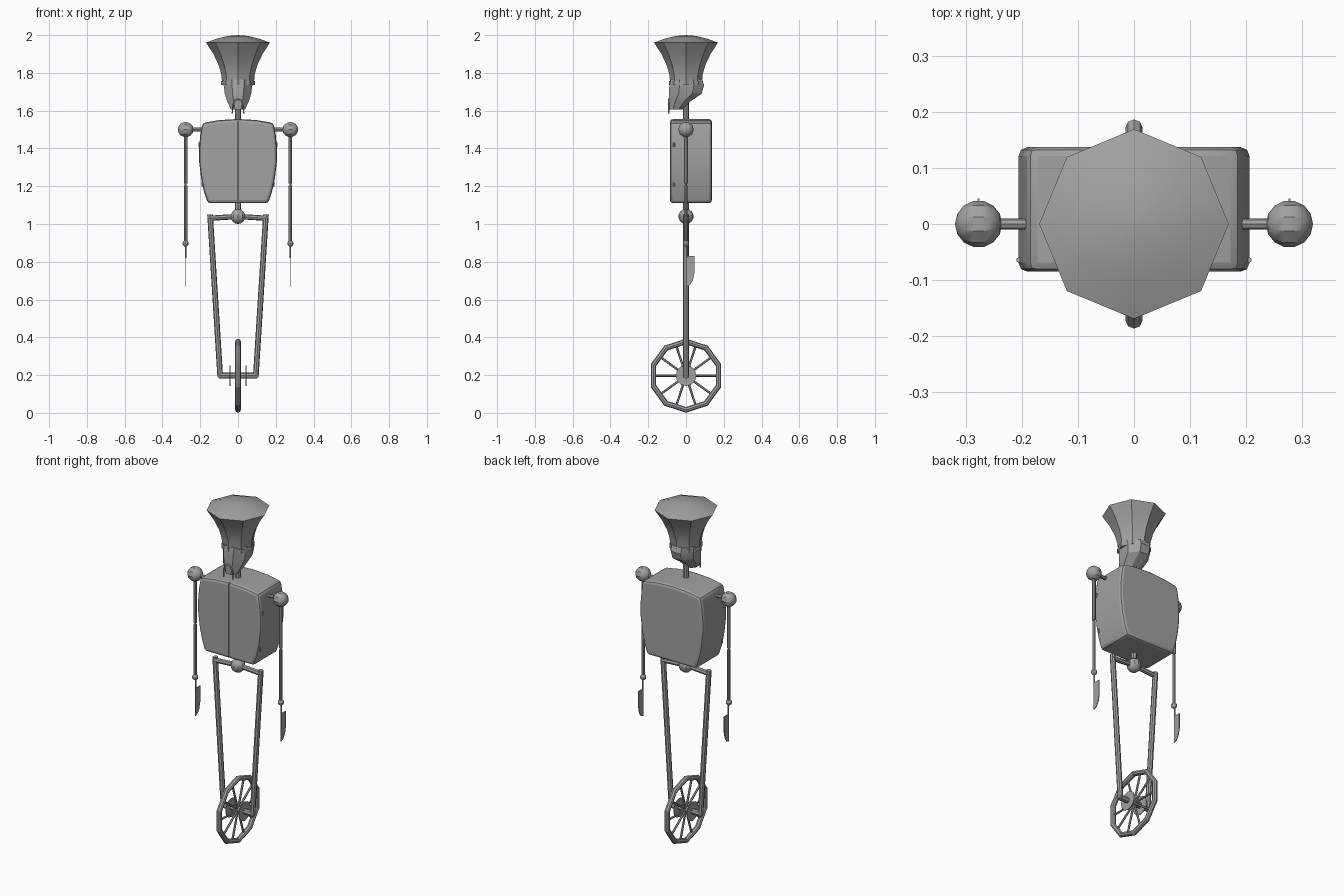
import bpy, bmesh, math
from mathutils import Vector, Matrix

if "Cube" in bpy.data.objects:
    bpy.data.objects.remove(bpy.data.objects["Cube"], do_unlink=True)

GREY = (0.36, 0.36, 0.36, 1)
metal = bpy.data.materials.new("plain_grey")
metal.use_nodes = True
metal.diffuse_color = GREY
metal.node_tree.nodes["Principled BSDF"].inputs["Base Color"].default_value = GREY


def finish(name, bm, smooth=30):
    bmesh.ops.recalc_face_normals(bm, faces=bm.faces)
    mesh = bpy.data.meshes.new(name)
    bm.to_mesh(mesh)
    bm.free()
    obj = bpy.data.objects.new(name, mesh)
    bpy.context.collection.objects.link(obj)
    mesh.materials.append(metal)
    bpy.ops.object.select_all(action='DESELECT')
    obj.select_set(True)
    bpy.context.view_layer.objects.active = obj
    if smooth:
        bpy.ops.object.shade_smooth_by_angle(angle=math.radians(smooth))
    return obj


def add_rod(bm, a, b, r, sides=8):
    a, b = Vector(a), Vector(b)
    turn = (b - a).to_track_quat('Z', 'Y').to_matrix().to_4x4()
    bmesh.ops.create_cone(bm, cap_ends=True, segments=sides, radius1=r, radius2=r,
                          depth=(b - a).length, matrix=Matrix.Translation((a + b) / 2) @ turn)


def rod(name, a, b, r, sides=8):
    bm = bmesh.new()
    add_rod(bm, a, b, r, sides)
    return finish(name, bm)


def ball(name, pos, r, axis='Z'):
    bm = bmesh.new()
    turn = Matrix.Rotation(math.pi / 2, 4, 'Y') if axis == 'X' else Matrix()
    bmesh.ops.create_uvsphere(bm, u_segments=10, v_segments=7, radius=r,
                              matrix=Matrix.Translation(pos) @ turn)
    return finish(name, bm)


def loft(name, rings, offset=0.0, sides=8):
    # Each ring: height, half width, front y, back y
    bm = bmesh.new()
    loops = []
    for z, w, front, back in rings:
        k = 1 / math.cos(offset)
        loop = []
        for i in range(sides):
            t = math.tau * i / sides + offset
            y = (front + back) / 2 + k * math.sin(t) * (back - front) / 2
            loop.append(bm.verts.new((k * w * math.cos(t), y, z)))
        loops.append(loop)
    for low, high in zip(loops, loops[1:]):
        for i in range(sides):
            j = (i + 1) % sides
            bm.faces.new((low[i], low[j], high[j], high[i]))
    bm.faces.new(loops[0])
    bm.faces.new(loops[-1])
    return finish(name, bm)


def prism(name, points, depth):
    bm = bmesh.new()
    face = bm.faces.new([bm.verts.new(p) for p in points])
    new = bmesh.ops.extrude_face_region(bm, geom=[face])["geom"]
    bmesh.ops.translate(bm, vec=depth, verts=[v for v in new if isinstance(v, bmesh.types.BMVert)])
    return finish(name, bm)


# Barrel-sided torso with rounded edges
side = [(0.16, 1.11), (0.18, 1.17), (0.195, 1.24), (0.206, 1.33), (0.206, 1.4),
        (0.2, 1.47), (0.188, 1.535), (0.1, 1.55)]
outline = side + [(0, 1.556)] + [(-x, z) for x, z in reversed(side)]
torso = prism("torso", [(x, -0.085, z) for x, z in outline], (0, 0.222, 0))
bevel = torso.modifiers.new("rounded_edges", 'BEVEL')
bevel.width = 0.016
bevel.segments = 2
bevel.limit_method = 'ANGLE'
bevel.angle_limit = math.radians(40)

# Seam between the two chest doors
bm = bmesh.new()
bmesh.ops.create_cube(bm, size=1, matrix=Matrix.Translation((0, -0.085, 1.335))
                      @ Matrix.Diagonal((0.005, 0.02, 0.6, 1)))
cutter = finish("seam_cutter", bm, 0)
cutter.hide_render = True
cut = torso.modifiers.new("door_seam", 'BOOLEAN')
cut.operation = 'DIFFERENCE'
cut.solver = 'EXACT'
cut.object = cutter
bpy.ops.object.select_all(action='DESELECT')
bpy.context.view_layer.objects.active = torso
torso.select_set(True)
for mod in list(torso.modifiers):
    bpy.ops.object.modifier_apply(modifier=mod.name)
bpy.data.objects.remove(cutter, do_unlink=True)
bpy.ops.object.shade_smooth_by_angle(angle=math.radians(30))

# Neck, head and tall flared hat
rod("neck", (0, 0, 1.54), (0, 0, 1.68), 0.016)
loft("head", [(1.605, 0.036, -0.088, -0.02), (1.65, 0.058, -0.09, 0.025),
              (1.69, 0.07, -0.09, 0.083), (1.735, 0.076, -0.088, 0.096),
              (1.765, 0.078, -0.082, 0.085)], offset=math.pi / 8)
loft("hat_band", [(z, 0.09, -0.09, 0.09) for z in (1.735, 1.757)])
hat = [(1.75, 0.085), (1.79, 0.088), (1.84, 0.102), (1.9, 0.13), (1.96, 0.169),
       (1.982, 0.11), (1.995, 0.055), (2.0, 0.004)]
loft("hat", [(z, r, -r, r) for z, r in hat])

# Drooping moustache
curve = bpy.data.curves.new("moustache", 'CURVE')
curve.dimensions = '3D'
curve.bevel_depth = 0.004
curve.bevel_resolution = 1
curve.use_fill_caps = True
half = [(0.03, 1.585), (0.028, 1.63), (0.017, 1.655)]
path = half + [(0, 1.662)] + [(-x, z) for x, z in reversed(half)]
spline = curve.splines.new('POLY')
spline.points.add(len(path) - 1)
for point, (x, z) in zip(spline.points, path):
    point.co = (x, -0.091, z, 1)
curve.materials.append(metal)
bpy.context.collection.objects.link(bpy.data.objects.new("moustache", curve))

# Waist
rod("waist", (0, 0, 1.03), (0, 0, 1.12), 0.017)
ball("hip_ball", (0, 0, 1.04), 0.04)

WHEEL_Z = 0.197
for tag, s in (("left", 1), ("right", -1)):
    x = 0.277 * s
    # Arm with a blade for a hand
    rod(tag + "_shoulder_rod", (0.17 * s, 0, 1.5), (x, 0, 1.5), 0.01)
    ball(tag + "_shoulder_ball", (x, 0, 1.5), 0.042, 'X')
    rod(tag + "_upper_arm", (x, 0, 1.215), (x, 0, 1.48), 0.01)
    rod(tag + "_elbow_pin", (x, 0, 1.19), (x, 0, 1.23), 0.005)
    rod(tag + "_forearm", (x, 0, 0.9), (x, 0, 1.205), 0.009)
    ball(tag + "_wrist", (x, 0, 0.897), 0.017)
    rod(tag + "_blade_handle", (x, 0.004, 0.82), (x, 0.004, 0.89), 0.004)
    blade = [(0, 0.83), (0.045, 0.83), (0.045, 0.74), (0.036, 0.7), (0.02, 0.676), (0, 0.668)]
    prism(tag + "_blade", [(x - 0.002, y, z) for y, z in blade], (0.004, 0, 0))
    # Door hinges
    for i, (hx, z) in enumerate(((0.189, 1.21), (0.205, 1.42))):
        rod(f"{tag}_hinge_{i + 1}", (hx * s, -0.064, z - 0.012), (hx * s, -0.064, z + 0.012), 0.005, 6)
    # Hip bar, leg and hub
    rod(tag + "_hip_bar", (0, 0, 1.04), (0.155 * s, 0, 1.03), 0.014)
    rod(tag + "_leg", (0.148 * s, 0, 1.05), (0.094 * s, 0, 0.188), 0.015)
    rod(tag + "_axle", (0, 0, WHEEL_Z), (0.1 * s, 0, WHEEL_Z), 0.016)
    rod(tag + "_hub_disc", (0.04 * s, 0, WHEEL_Z), (0.044 * s, 0, WHEEL_Z), 0.055, 12)

# Ten-sided wheel rim and spokes
bpy.ops.mesh.primitive_torus_add(major_segments=10, minor_segments=8, major_radius=0.181,
                                 minor_radius=0.015, location=(0, 0, WHEEL_Z),
                                 rotation=(0, math.pi / 2, 0))
rim = bpy.context.object
rim.name = "wheel_rim"
rim.data.materials.append(metal)
bm = bmesh.new()
for i in range(10):
    t = math.tau * i / 10
    add_rod(bm, (0, 0, WHEEL_Z),
            (0, 0.17 * math.cos(t), WHEEL_Z + 0.17 * math.sin(t)), 0.006, 6)
finish("spokes", bm)
